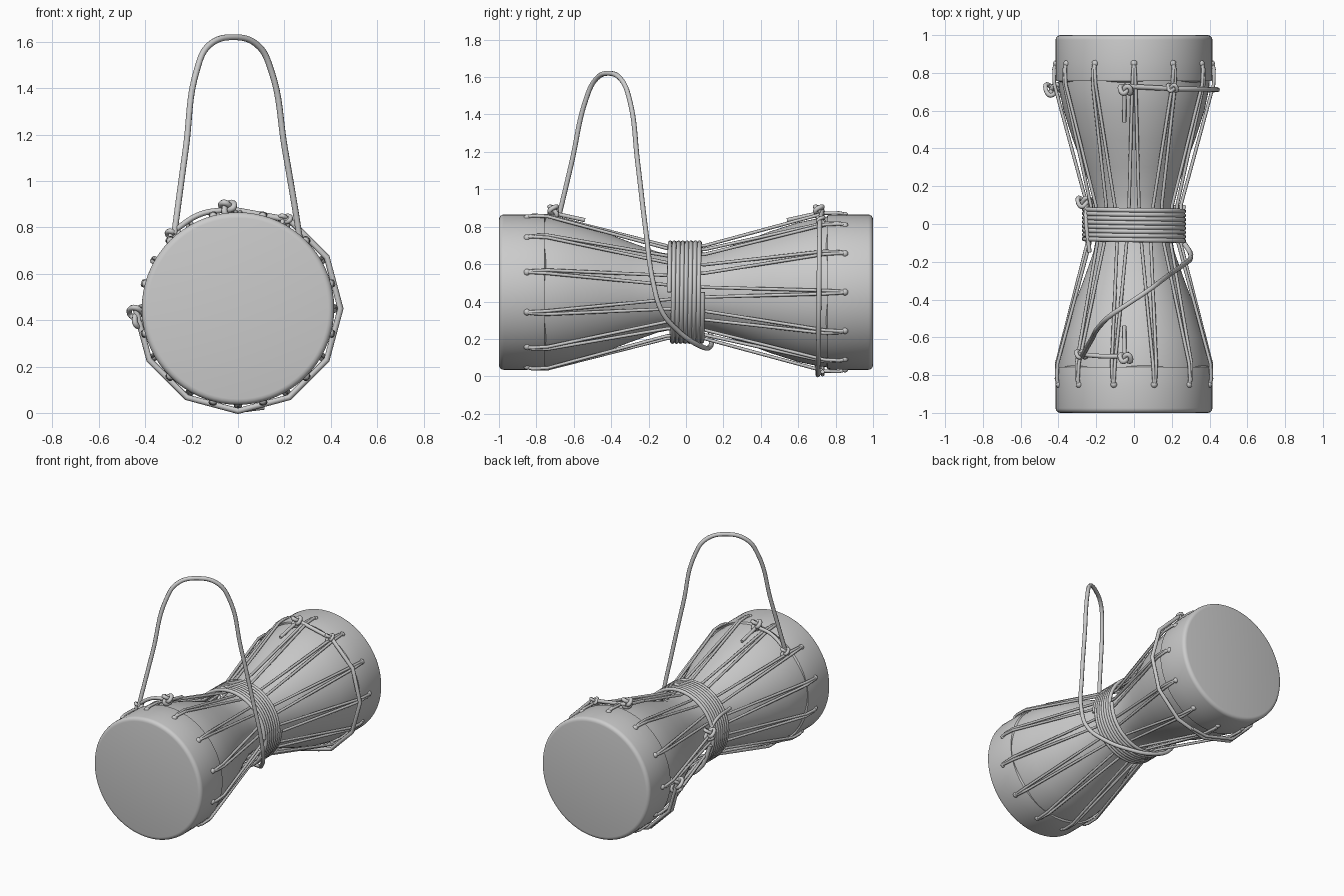
import bpy, bmesh
from math import sin, cos, radians, pi
from mathutils import Vector

cube = bpy.data.objects.get("Cube")
if cube:
    bpy.data.objects.remove(cube, do_unlink=True)

AXIS_Z = 0.45   # height of the drum's long axis

grey = bpy.data.materials.new("plain_grey")
grey.use_nodes = True
grey.diffuse_color = (0.6, 0.6, 0.6, 1)
bsdf = next(n for n in grey.node_tree.nodes if n.type == 'BSDF_PRINCIPLED')
bsdf.inputs["Base Color"].default_value = (0.6, 0.6, 0.6, 1)


def around(deg, r, y):
    """Point at an angle and radius about the drum axis."""
    a = radians(deg)
    return Vector((r * cos(a), y, AXIS_Z + r * sin(a)))


def select_only(ob):
    bpy.ops.object.select_all(action='DESELECT')
    ob.select_set(True)
    bpy.context.view_layer.objects.active = ob


def lathe(name, profile, wave=0.0, seg=72):
    """Turn a (y, radius) profile; the last ring may be wavy."""
    bm = bmesh.new()
    rings = []
    for i, (y, r) in enumerate(profile):
        if r == 0:
            rings.append([bm.verts.new((0, y, AXIS_Z))] * seg)
            continue
        w = wave if i == len(profile) - 1 else 0
        rings.append([bm.verts.new(around(360 * k / seg, r, y + w * sin(12 * pi * k / seg + y)))
                      for k in range(seg)])
    for a, b in zip(rings, rings[1:]):
        for k in range(seg):
            n = (k + 1) % seg
            corners = list(dict.fromkeys((a[k], a[n], b[n], b[k])))
            bm.faces.new(corners)
    bmesh.ops.recalc_face_normals(bm, faces=bm.faces)
    mesh = bpy.data.meshes.new(name)
    bm.to_mesh(mesh)
    bm.free()
    ob = bpy.data.objects.new(name, mesh)
    bpy.context.collection.objects.link(ob)
    mesh.materials.append(grey)
    select_only(ob)
    bpy.ops.object.shade_smooth_by_angle(angle=radians(40))
    return ob


def rope(name, paths, radius, smooth=False, closed=False):
    """Round rope along one or more paths, turned into a mesh."""
    cu = bpy.data.curves.new(name, 'CURVE')
    cu.dimensions = '3D'
    cu.bevel_depth = radius
    cu.bevel_resolution = 2
    cu.use_fill_caps = True
    cu.resolution_u = 8
    for path in paths:
        sp = cu.splines.new('BEZIER' if smooth else 'POLY')
        pts = sp.bezier_points if smooth else sp.points
        pts.add(len(path) - 1)
        for p, co in zip(pts, path):
            if smooth:
                p.co = co
                p.handle_left_type = p.handle_right_type = 'AUTO'
            else:
                p.co = (*co, 1)
        sp.use_cyclic_u = closed
    ob = bpy.data.objects.new(name, cu)
    bpy.context.collection.objects.link(ob)
    cu.materials.append(grey)
    select_only(ob)
    bpy.ops.object.convert(target='MESH')
    bpy.ops.object.shade_smooth_by_angle(angle=radians(50))
    return ob


def knot(name, centre, size, radius):
    """Small overhand knot."""
    path = []
    for i in range(36):
        t = 2 * pi * i / 36
        path.append(Vector(centre) + size * Vector((
            (sin(t) + 2 * sin(2 * t)) / 3, -sin(3 * t) * 0.6, (cos(t) - 2 * cos(2 * t)) / 3)))
    rope(name, [path], radius, closed=True)


# Hourglass body
half = [(0.8, 0.402), (0.72, 0.398), (0.6, 0.373), (0.45, 0.325),
        (0.3, 0.268), (0.15, 0.215), (0.06, 0.198)]
lathe("body", half + [(0, 0.195)] + [(-y, r) for y, r in reversed(half)])

# Drum skins with rounded rims and uneven edges
for side, name in ((-1, "front_skin"), (1, "back_skin")):
    rim = [(1 - 0.025 * (1 - sin(radians(a))), 0.39 + 0.025 * cos(radians(a)))
           for a in (90, 67, 45, 22, 0)]
    shape = [(1, 0)] + rim + [(0.86, 0.415), (0.765, 0.413), (0.757, 0.411), (0.757, 0.4)]
    profile = [(side * y, r) for y, r in shape]
    lathe(name, profile, wave=0.008)

# Lacing holes: the two ends are offset by half a step
HOLES = 12
STEP = 360 / HOLES
for side, name, offset in ((-1, "front_lace_stud", STEP / 2), (1, "back_lace_stud", 0)):
    for k in range(HOLES):
        bpy.ops.mesh.primitive_uv_sphere_add(segments=12, ring_count=8, radius=0.018,
                                             location=around(offset + STEP * k, 0.411, side * 0.85))
        stud = bpy.context.object
        stud.name = f"{name}_{k + 1}"
        stud.data.materials.append(grey)
        bpy.ops.object.shade_smooth()

# Zigzag lacing pulled in at the waist
laces = []
for k in range(HOLES):
    for turn in (-1, 1):
        a = STEP / 2 + STEP * k
        bearing = lambda share: a + turn * share * STEP / 2
        laces.append([around(bearing(s), r, y) for s, r, y in (
            (0, 0.414, -0.86), (0.04, 0.424, -0.82), (0.08, 0.422, -0.74),
            (0.4, 0.25, -0.1), (0.6, 0.25, 0.1),
            (0.92, 0.422, 0.74), (0.96, 0.424, 0.82), (1, 0.414, 0.86))])
rope("lacing", laces, 0.009)

# Waist binding
TURNS, PER = 8, 40
rope("waist_binding", [[around(360 * i / PER, 0.264, -0.09 + 0.18 * i / (TURNS * PER))
                        for i in range(TURNS * PER + 1)]], 0.0125)

# Carrying strap, passing under the waist to a knot on the far side
strap = [(-0.275, -0.70, 0.77), (-0.225, -0.612, 1.14), (-0.177, -0.535, 1.48),
         (-0.125, -0.485, 1.585), (-0.02, -0.415, 1.62), (0.085, -0.345, 1.585),
         (0.142, -0.302, 1.48), (0.202, -0.258, 1.14), (0.262, -0.215, 0.78),
         (0.3, -0.175, 0.5), (0.285, -0.13, 0.35), (0.22, -0.05, 0.25),
         (0.1, 0.07, 0.165), (-0.05, 0.13, 0.16), (-0.2, 0.13, 0.25), (-0.27, 0.115, 0.42)]
rope("carrying_strap", [strap], 0.0135, smooth=True)
knot("strap_waist_knot", (-0.262, 0.115, 0.5), 0.04, 0.012)
rope("strap_waist_tail", [[(-0.25, 0.11, 0.5), (-0.255, 0.04, 0.56), (-0.235, -0.15, 0.57)]], 0.011, smooth=True)

# Front tie between the top knot and the strap foot
rope("front_tie", [[around(97, 0.43, -0.70), around(112, 0.438, -0.70), around(131, 0.435, -0.69)]],
     0.012, smooth=True)
knot("strap_foot_knot", (-0.28, -0.69, 0.765), 0.028, 0.011)

# Tension band round the back half, straight between laces
band = [around(97, 0.435, 0.73)] + [around(60 - STEP * k, 0.442, 0.715 - 0.002 * k) for k in range(9)]
rope("tension_band", [band], 0.013)
rope("lower_tension_band", [[around(a, 0.44, 0.73) for a in (-75, -90, -120, -150, -178)]], 0.011)
knot("tension_side_knot", around(184, 0.425, 0.71), 0.05, 0.012)
knot("tension_lace_knot", around(62, 0.432, 0.72), 0.027, 0.01)

# Top knots and their loose tails
for side, name in ((-1, "front"), (1, "back")):
    knot(name + "_top_knot", (-0.045, side * 0.71, 0.885), 0.032, 0.013)
    rope(name + "_knot_tail", [[(-0.05, side * 0.7, 0.87), (-0.052, side * 0.54, 0.835)]], 0.011)
